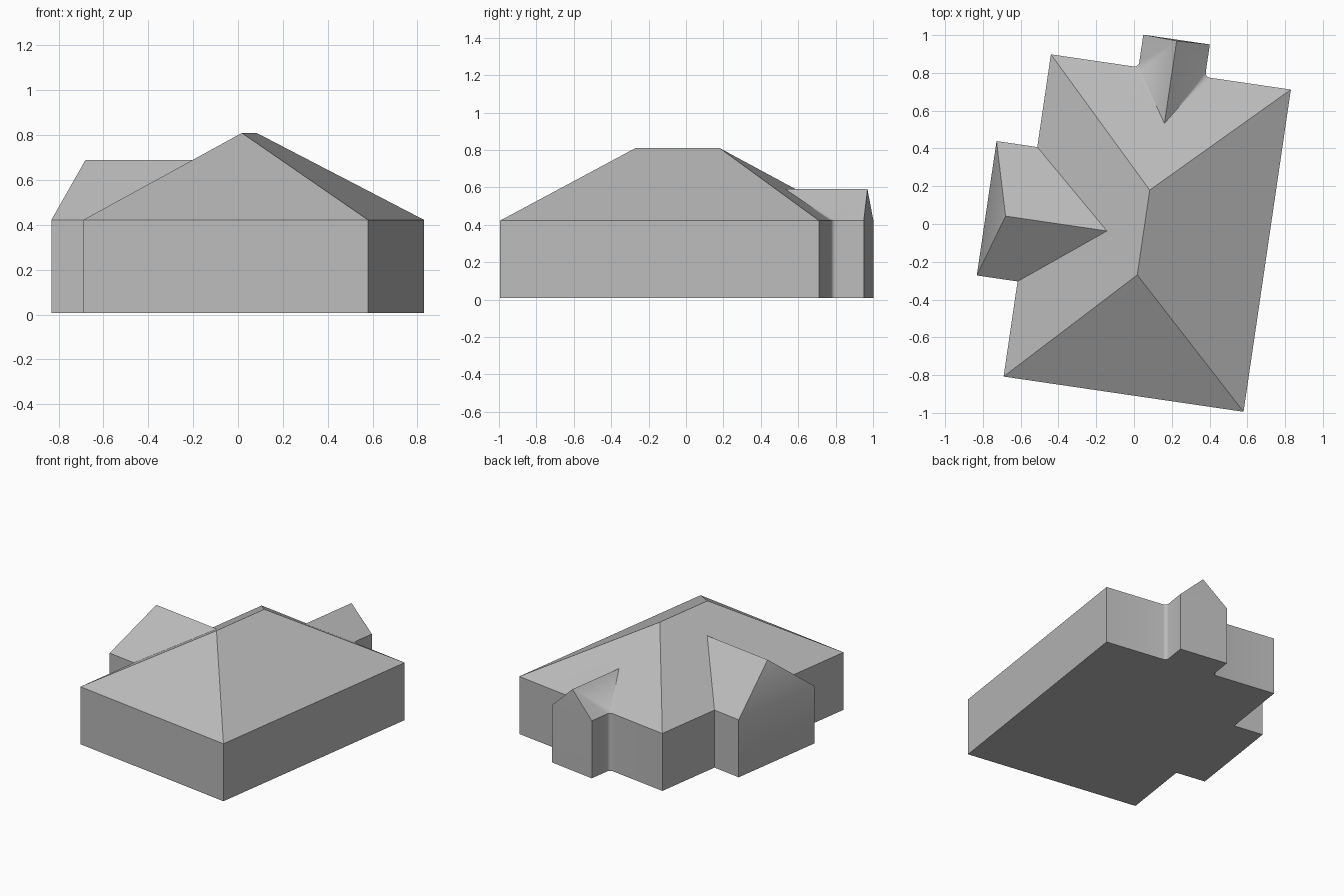
import bpy, bmesh, math

BASE, EAVE = 0.008, 0.422
ANGLE = -math.radians(8.35)
CENTRE = (0.07, -0.048, 0)

if "Cube" in bpy.data.objects:
    bpy.data.objects.remove(bpy.data.objects["Cube"], do_unlink=True)

grey = bpy.data.materials.new("plain grey")
grey.use_nodes = True
colour = (0.5, 0.5, 0.5, 1)
grey.diffuse_color = colour
grey.node_tree.nodes["Principled BSDF"].inputs["Base Color"].default_value = colour


def roofed_block(name, x0, x1, y0, y1, ridge):
    """Rectangular walls topped by a roof rising to a two-point ridge."""
    bm = bmesh.new()
    for x in (x0, x1):
        for y in (y0, y1):
            for z in (BASE, EAVE):
                bm.verts.new((x, y, z))
    for point in ridge:
        bm.verts.new(point)
    bmesh.ops.convex_hull(bm, input=bm.verts[:])
    bmesh.ops.dissolve_limit(bm, angle_limit=0.01, verts=bm.verts[:], edges=bm.edges[:])
    bmesh.ops.recalc_face_normals(bm, faces=bm.faces[:])
    mesh = bpy.data.meshes.new(name)
    bm.to_mesh(mesh)
    bm.free()
    mesh.materials.append(grey)
    ob = bpy.data.objects.new(name, mesh)
    bpy.context.collection.objects.link(ob)
    return ob


# Main hipped volume and its two wings
house = roofed_block("house", -0.642, 0.642, -0.862, 0.862,
                     [(-0.02, -0.227, 0.81), (-0.02, 0.227, 0.81)])
side_wing = roofed_block("side_wing", -0.86, -0.1, -0.353, 0.366,
                         [(-0.755, -0.02, 0.69), (-0.1, -0.02, 0.69)])
back_porch = roofed_block("back_porch", -0.173, 0.183, 0.4, 1.036,
                          [(0.006, 0.4, 0.59), (0.006, 1.03, 0.59)])

# Join the wings into one watertight shell
bpy.context.view_layer.objects.active = house
house.select_set(True)
for wing in (side_wing, back_porch):
    mod = house.modifiers.new("join", "BOOLEAN")
    mod.operation = "UNION"
    mod.solver = "EXACT"
    mod.object = wing
    bpy.ops.object.modifier_apply(modifier=mod.name)
    bpy.data.objects.remove(wing, do_unlink=True)

# Round the inner corners where the porch meets the back wall
bm = bmesh.new()
bm.from_mesh(house.data)
bmesh.ops.remove_doubles(bm, verts=bm.verts[:], dist=0.0005)
corners = [e for e in bm.edges
           if abs(e.verts[0].co.z - e.verts[1].co.z) > 0.3
           and all(abs(v.co.y - 0.862) < 0.005 and abs(v.co.x) < 0.3 for v in e.verts)]
bmesh.ops.bevel(bm, geom=corners, offset=0.025, segments=4, profile=0.5, affect="EDGES")
bm.to_mesh(house.data)
bm.free()

# Turn the plan to its final heading
house.rotation_euler.z = ANGLE
house.location = CENTRE
bpy.ops.object.shade_smooth_by_angle(angle=math.radians(25))
